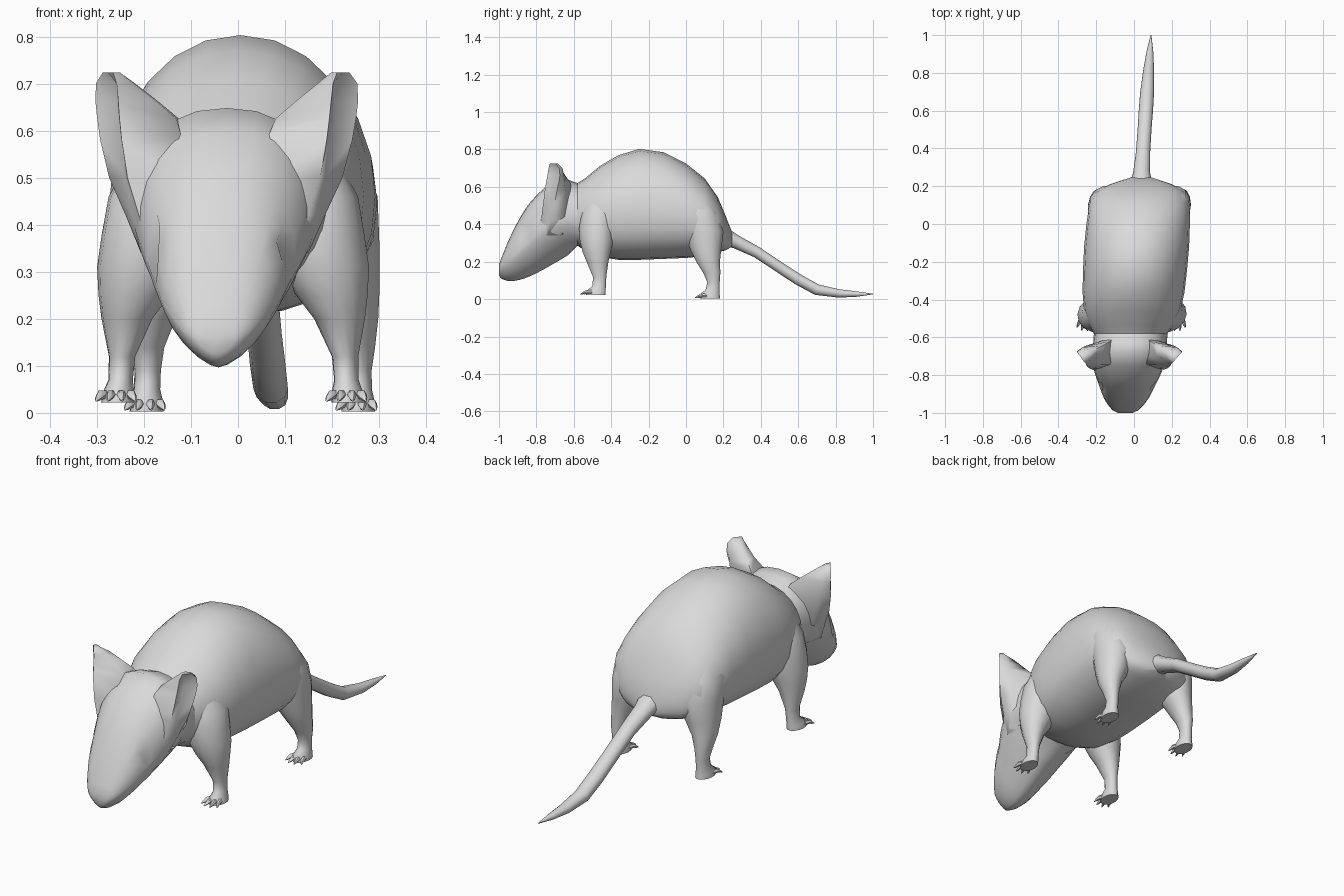
import bpy, bmesh, math
from mathutils import Vector

GREY = bpy.data.materials.new("plain grey")
GREY.diffuse_color = (0.7, 0.7, 0.7, 1)


def make(name, rings, cap_start=True, cap_end=True, angle=50, tweak=None):
    """Skin closed rings of points into one object; the whole animal leans along a skewed spine."""
    bm = bmesh.new()
    rows = []
    for ring in rings:
        rows.append([bm.verts.new(tweak(Vector(p)) if tweak else p) for p in ring])
    n = len(rows[0])
    for a, b in zip(rows, rows[1:]):
        for i in range(n):
            j = (i + 1) % n
            bm.faces.new((a[i], a[j], b[j], b[i]))
    for row, wanted in ((rows[0], cap_start), (rows[-1], cap_end)):
        if wanted:
            mid = sum((v.co for v in row), Vector()) / n
            c = bm.verts.new(mid)
            for i in range(n):
                bm.faces.new((row[i], row[(i + 1) % n], c))
    for v in bm.verts:
        v.co.x += 0.022 + 0.068 * v.co.y
    bmesh.ops.remove_doubles(bm, verts=bm.verts, dist=0.0005)
    bmesh.ops.recalc_face_normals(bm, faces=bm.faces)
    me = bpy.data.meshes.new(name)
    bm.to_mesh(me)
    bm.free()
    me.materials.append(GREY)
    ob = bpy.data.objects.new(name, me)
    bpy.context.collection.objects.link(ob)
    bpy.ops.object.select_all(action='DESELECT')
    ob.select_set(True)
    bpy.context.view_layer.objects.active = ob
    bpy.ops.object.shade_smooth_by_angle(angle=math.radians(angle))
    return ob


def slice_ring(y, bottom, top, mid, half, up_pow, down_pow, n=24):
    """Upright cross-section, with separate roundness above and below its widest height."""
    pts = []
    for i in range(n):
        a = 2 * math.pi * i / n
        c, s = math.cos(a), math.sin(a)
        e = 2 / (up_pow if s > 0 else down_pow)
        h = top - mid if s > 0 else mid - bottom
        pts.append((half * math.copysign(abs(c) ** e, c), y,
                    mid + h * math.copysign(abs(s) ** e, s)))
    return pts


# Torso: y, bottom, top, widest height, half width
neck = (-0.58, 0.285, 0.62, 0.44, 0.195)
torso = [(0.245, 0.28, 0.36, 0.32, 0.06), (0.21, 0.26, 0.45, 0.34, 0.165),
         (0.17, 0.25, 0.545, 0.39, 0.235), (0.10, 0.23, 0.645, 0.42, 0.266),
         (0.0, 0.22, 0.725, 0.45, 0.274), (-0.12, 0.215, 0.785, 0.46, 0.278),
         (-0.25, 0.21, 0.803, 0.46, 0.275), (-0.36, 0.21, 0.77, 0.46, 0.27),
         (-0.46, 0.225, 0.712, 0.46, 0.255), (-0.54, 0.26, 0.645, 0.45, 0.22), neck]
make("torso", [slice_ring(*r, 2.05, 2.4) for r in torso], cap_end=False)

# Head, with shallow eye sockets pressed into the sides
head = [neck, (-0.63, 0.235, 0.638, 0.43, 0.195), (-0.68, 0.205, 0.648, 0.42, 0.20),
        (-0.75, 0.165, 0.60, 0.39, 0.19), (-0.80, 0.138, 0.555, 0.35, 0.172),
        (-0.835, 0.122, 0.515, 0.32, 0.157), (-0.86, 0.112, 0.48, 0.295, 0.147),
        (-0.885, 0.104, 0.44, 0.27, 0.136), (-0.92, 0.097, 0.375, 0.235, 0.12),
        (-0.955, 0.097, 0.30, 0.205, 0.097), (-0.985, 0.107, 0.225, 0.175, 0.07),
        (-1.0, 0.125, 0.185, 0.157, 0.04)]


def socket(p):
    if abs(p.y + 0.86) < 0.01 and 0.33 < p.z < 0.39:
        p.x *= 0.86
    return p


make("head", [slice_ring(*r, 2.05 if r is neck else 2.35, 2.4 if r is neck else 1.5)
              for r in head], cap_start=False, tweak=socket)

# Tail: y, z, radius
path = [(0.20, 0.335, 0.06), (0.27, 0.305, 0.042), (0.38, 0.25, 0.035), (0.50, 0.17, 0.034),
        (0.60, 0.105, 0.035), (0.70, 0.05, 0.034), (0.82, 0.03, 0.026), (0.91, 0.027, 0.017),
        (1.0, 0.027, 0.002)]
rings = []
for i, (y, z, r) in enumerate(path):
    a, b = path[max(i - 1, 0)], path[min(i + 1, len(path) - 1)]
    d = Vector((b[0] - a[0], b[1] - a[1])).normalized()
    rings.append([(r * 1.08 * math.cos(t), y - d.y * r * 0.9 * math.sin(t),
                   z + d.x * r * 0.9 * math.sin(t))
                  for t in (2 * math.pi * k / 10 for k in range(10))])
make("tail", rings)

# Ears flare out of the cheeks. Per height: x, y of inner front, front ridge, outer rim,
# outer back and inner back
ear_slices = [
    (0.34, (0.10, -0.77), (0.155, -0.79), (0.178, -0.74), (0.165, -0.66), (0.10, -0.66)),
    (0.42, (0.10, -0.77), (0.180, -0.775), (0.212, -0.72), (0.19, -0.65), (0.10, -0.63)),
    (0.50, (0.10, -0.765), (0.205, -0.765), (0.248, -0.705), (0.215, -0.645), (0.10, -0.61)),
    (0.58, (0.09, -0.745), (0.218, -0.755), (0.268, -0.69), (0.235, -0.645), (0.09, -0.60)),
    (0.625, (0.105, -0.70), (0.223, -0.748), (0.275, -0.68), (0.245, -0.65), (0.105, -0.62)),
    (0.66, (0.145, -0.695), (0.226, -0.741), (0.279, -0.674), (0.25, -0.652), (0.145, -0.645)),
    (0.70, (0.195, -0.705), (0.230, -0.735), (0.278, -0.678), (0.255, -0.66), (0.195, -0.67)),
    (0.724, (0.225, -0.715), (0.238, -0.728), (0.262, -0.697), (0.25, -0.685), (0.228, -0.698))]


def mirrored(ring, s):
    return [(p[0] * s, p[1], p[2]) for p in ring]


ear = []
for z, *pts in ear_slices:
    ring = [(x, y, z) for x, y in pts]
    dent = (Vector(ring[1]) + Vector(ring[2])) / 2      # hollow between ridge and rim
    dent.x -= 0.022 * min(1, max(0, (z - 0.42) * 8)) * (z < 0.71)
    ring.insert(2, tuple(dent))
    ear.append(ring)

# Legs: z, x, y, x radius, y radius
front_leg = [(0.56, 0.165, -0.46, 0.045, 0.06), (0.46, 0.185, -0.47, 0.08, 0.09),
             (0.38, 0.185, -0.478, 0.094, 0.096), (0.31, 0.193, -0.478, 0.096, 0.092),
             (0.25, 0.21, -0.478, 0.076, 0.076), (0.20, 0.226, -0.473, 0.054, 0.06),
             (0.12, 0.237, -0.462, 0.028, 0.037), (0.07, 0.24, -0.464, 0.026, 0.036),
             (0.045, 0.243, -0.48, 0.033, 0.052), (0.022, 0.245, -0.483, 0.035, 0.054)]
hind_leg = [(0.54, 0.185, 0.05, 0.055, 0.07), (0.46, 0.19, 0.07, 0.08, 0.10),
            (0.36, 0.18, 0.095, 0.092, 0.108), (0.27, 0.195, 0.105, 0.077, 0.086),
            (0.20, 0.215, 0.118, 0.053, 0.065), (0.14, 0.224, 0.138, 0.036, 0.047),
            (0.09, 0.224, 0.147, 0.028, 0.034), (0.05, 0.225, 0.142, 0.028, 0.038),
            (0.028, 0.225, 0.128, 0.034, 0.053), (0.003, 0.225, 0.128, 0.036, 0.055)]


def oval(z, x, y, rx, ry, n=14):
    return [(x + rx * math.cos(2 * math.pi * i / n), y + ry * math.sin(2 * math.pi * i / n), z)
            for i in range(n)]


def toe(x, y, z, k):
    """Bent, tapering toe; k spreads it sideways."""
    rings = []
    for f, dz, r in ((0, 0.012, 0.011), (0.45, 0.013, 0.010), (0.75, 0.006, 0.007), (1, 0.0, 0.002)):
        cx, cy = x + k * (0.022 + 0.016 * f), y - (0.06 - 0.012 * abs(k)) * f + 0.012 * abs(k)
        rings.append([(cx + r * math.cos(a), cy, z + 0.004 + dz + r * math.sin(a))
                      for a in (math.pi * i / 3 for i in range(6))])
    return rings


for s, side in ((-1, "left"), (1, "right")):
    make(side + "_ear", [mirrored(r, s) for r in ear], angle=70)
    for name, leg, ty, tz in (("front", front_leg, -0.515, 0.022), ("hind", hind_leg, 0.098, 0.003)):
        make(f"{side}_{name}_leg", [mirrored(oval(*r), s) for r in leg])
        for i, k in enumerate((-1.1, -0.4, 0.4, 1.1)):
            make(f"{side}_{name}_toe_{i + 1}",
                 [mirrored(r, s) for r in toe(leg[-1][1], ty, tz, k)])
